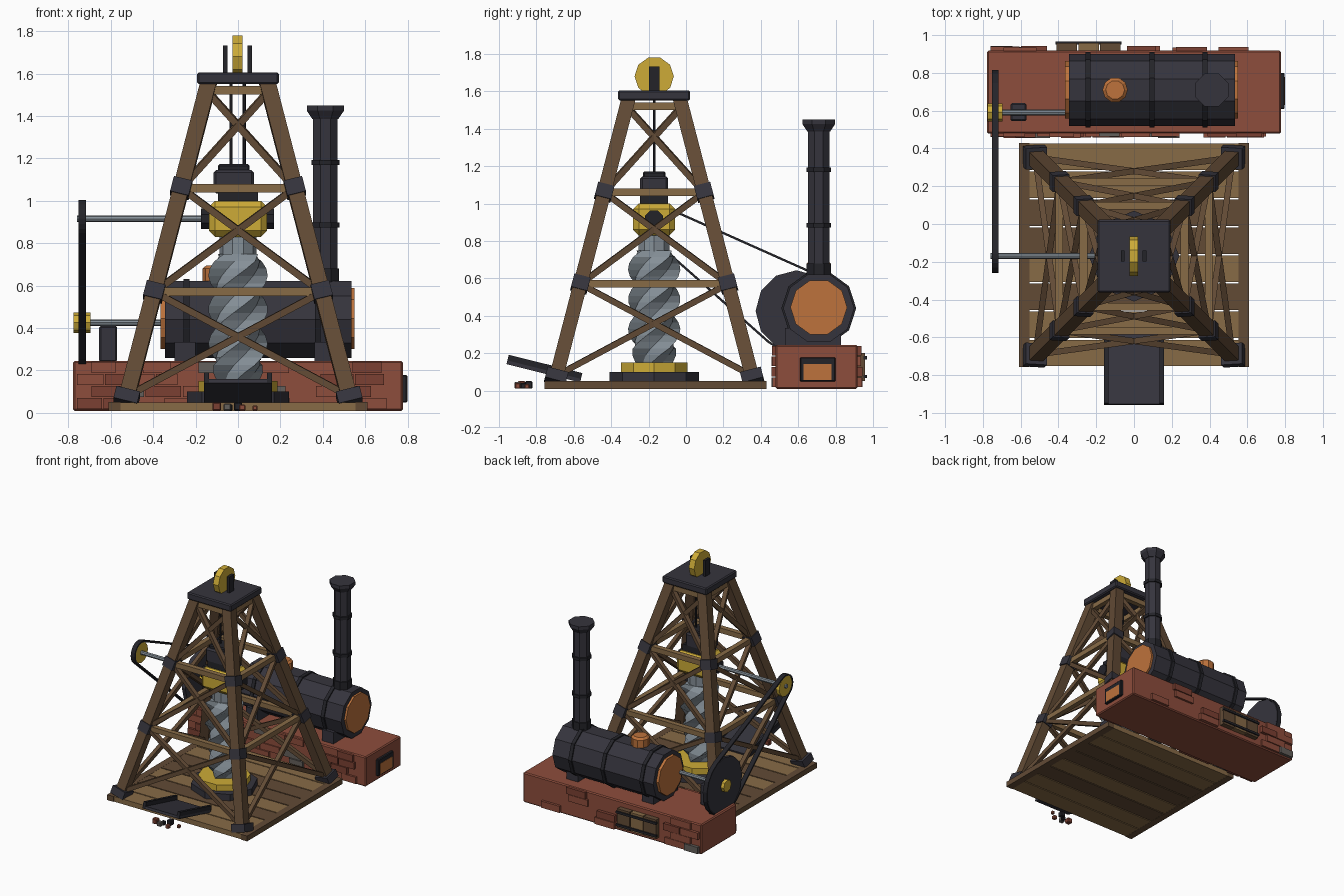
import bpy, bmesh, math, random
from math import pi, cos, sin
from mathutils import Vector, Matrix

if "Cube" in bpy.data.objects:
    bpy.data.objects.remove(bpy.data.objects["Cube"], do_unlink=True)


def material(name, red, green, blue):
    linear = [(c / 255) ** 2.2 for c in (red, green, blue)] + [1]
    mat = bpy.data.materials.new(name)
    mat.use_nodes = True
    mat.diffuse_color = linear
    mat.node_tree.nodes["Principled BSDF"].inputs["Base Color"].default_value = linear
    return mat


IRON = material("dark iron", 56, 55, 63)
BLACK = material("black iron", 40, 40, 45)
BRICK = material("red brick", 140, 78, 62)
DARK_BRICK = material("dark brick", 122, 66, 53)
STONE = material("grey stone", 100, 96, 92)
COPPER = material("copper", 188, 114, 62)
BRASS = material("brass", 204, 170, 58)
STEEL = material("steel", 132, 142, 150)
WOOD = material("dark wood", 98, 76, 56)
LIGHT_WOOD = material("light wood", 134, 106, 72)


def finish(name, bm, mat):
    bmesh.ops.recalc_face_normals(bm, faces=bm.faces)
    mesh = bpy.data.meshes.new(name)
    bm.to_mesh(mesh)
    bm.free()
    mesh.materials.append(mat)
    obj = bpy.data.objects.new(name, mesh)
    bpy.context.collection.objects.link(obj)
    return obj


def box(name, center, size, mat, bevel=0, tilt=0):
    bm = bmesh.new()
    bmesh.ops.create_cube(bm, size=1, matrix=Matrix.Diagonal((*size, 1)))
    if bevel:
        bmesh.ops.bevel(bm, geom=bm.edges[:], offset=bevel, segments=1, affect='EDGES')
    bm.transform(Matrix.Translation(center) @ Matrix.Rotation(tilt, 4, 'X'))
    return finish(name, bm, mat)


def loft(name, rings, mat, closed=False):
    """Skin a list of equal-length point rings."""
    bm = bmesh.new()
    rows = [[bm.verts.new(p) for p in ring] for ring in rings]
    n = len(rows[0])
    pairs = list(zip(rows, rows[1:])) + ([(rows[-1], rows[0])] if closed else [])
    for a, b in pairs:
        for i in range(n):
            j = (i + 1) % n
            bm.faces.new((a[i], a[j], b[j], b[i]))
    if not closed:
        bm.faces.new(rows[0])
        bm.faces.new(rows[-1])
    return finish(name, bm, mat)


def prism(name, start, end, radius, mat, sides=10, end_radius=None, phase=0, side=None):
    start, end = Vector(start), Vector(end)
    axis = (end - start).normalized()
    if side is None:
        side = Vector((1, 0, 0)) if abs(axis.z) > 0.99 else Vector((0, 0, 1)).cross(axis)
    u = (side - axis * side.dot(axis)).normalized()
    v = axis.cross(u)
    rings = []
    for point, r in ((start, radius), (end, radius if end_radius is None else end_radius)):
        angles = [phase + 2 * pi * i / sides for i in range(sides)]
        rings.append([point + (u * cos(a) + v * sin(a)) * r for a in angles])
    return loft(name, rings, mat)


def beam(name, start, end, width, mat, side=None):
    return prism(name, start, end, width * math.sqrt(0.5), mat, 4, phase=pi / 4, side=side)


CY = -0.17        # tower centre on y
BY = 0.71         # boiler centre on y
X_AXIS = Vector((1, 0, 0))


# Deck planks and side rails
for i in range(8):
    box("deck_plank", (0, -0.683 + i * 0.1485, 0.03), (1.11, 0.14, 0.04),
        WOOD if i in (2, 4, 5) else LIGHT_WOOD)
for s in (-1, 1):
    box("deck_rail", (s * 0.582, -0.164, 0.03), (0.055, 1.187, 0.042), WOOD)


# Tower legs, joints, cross beams and braces
def corner(sx, sy, z):
    h = 0.53 - 0.26 * (z - 0.05)
    return Vector((sx * h, CY + sy * h, z))


CORNERS = [(-1, -1), (1, -1), (1, 1), (-1, 1)]
LEVELS = [0.08, 0.57, 1.06, 1.52]
for c in CORNERS:
    beam("tower_leg", corner(*c, 0.05), corner(*c, 1.57), 0.075, WOOD, X_AXIS)
    beam("tower_foot", corner(*c, 0.045), corner(*c, 0.1), 0.115, IRON, X_AXIS)
    for z in LEVELS[1:3]:
        beam("tower_joint", corner(*c, z - 0.035), corner(*c, z + 0.035), 0.09, IRON, X_AXIS)
for a, b in zip(CORNERS, CORNERS[1:] + CORNERS[:1]):
    for z in LEVELS[1:]:
        beam("cross_beam", corner(*a, z), corner(*b, z), 0.04, LIGHT_WOOD)
    for low, high in zip(LEVELS, LEVELS[1:]):
        beam("brace", corner(*a, low), corner(*b, high), 0.032, WOOD)
        beam("brace", corner(*b, low), corner(*a, high), 0.032, WOOD)

# Crown with pulley wheel and hoist cables
box("crown_plate", (0, CY, 1.578), (0.385, 0.385, 0.055), IRON, 0.008)
prism("crown_pulley", (-0.025, CY, 1.68), (0.022, CY, 1.68), 0.105, BRASS)
for x in (-0.06, 0.055):
    box("pulley_bracket", (x, CY, 1.667), (0.02, 0.058, 0.13), BLACK)
for x in (-0.033, 0.03):
    prism("hoist_cable", (x, CY, 1.15), (x, CY, 1.56), 0.008, BLACK, 6)

# Drive head
box("drive_head", (0, CY, 0.915), (0.275, 0.225, 0.17), BRASS, 0.03)
prism("drive_flange", (-0.175, CY, 0.915), (0.17, CY, 0.915), 0.052, BLACK, 8, phase=pi / 8)
box("head_collar", (0, CY, 1.02), (0.19, 0.15, 0.06), BLACK)
box("head_cap", (-0.02, CY, 1.09), (0.19, 0.15, 0.11), IRON, 0.012)
box("head_top", (-0.02, CY, 1.155), (0.15, 0.12, 0.035), BLACK, 0.008)
prism("screw_neck", (0, CY, 0.7), (0, CY, 0.84), 0.087, STEEL, 10)

# Twisted drill screw with four starts
rings = []
STEPS = 18
for k in range(STEPS + 1):
    t = k / STEPS
    z = 0.12 + 0.63 * t
    taper = min(1, 0.6 + 2.4 * t, 0.82 + 3 * (1 - t))
    ring = []
    for i in range(8):
        r = taper * (0.105 if i % 2 else 0.14)
        a = 2 * pi * (i / 8 + z / 0.65)
        ring.append((r * cos(a), CY + r * sin(a), z))
    rings.append(ring)
loft("drill_screw", rings, STEEL)
prism("bore_base", (0, CY, 0.05), (0, CY, 0.1), 0.24, IRON, 8)
prism("bore_ring", (0, CY, 0.1), (0, CY, 0.15), 0.187, BRASS, 10)

# Spoil chute and rubble
TILT = math.radians(-14)
box("chute_floor", (0, -0.76, 0.102), (0.32, 0.405, 0.02), IRON, tilt=TILT)
for s in (-1, 1):
    box("chute_wall", (s * 0.148, -0.757, 0.118), (0.024, 0.405, 0.05), BLACK, tilt=TILT)
for x, y, size, mat in ((-0.1, -0.88, 0.04, DARK_BRICK), (-0.04, -0.87, 0.03, BLACK),
                        (0.0, -0.84, 0.04, BLACK), (0.02, -0.9, 0.03, BRICK),
                        (-0.05, -0.9, 0.035, STONE), (0.08, -0.85, 0.025, BRICK)):
    box("rubble", (x, y, 0.01 + size / 2), (size, size, size), mat, 0.005)

# Brick plinth with proud bricks front and back
box("plinth", (0, 0.698, 0.127), (1.555, 0.44, 0.235), BRICK, 0.008)
random.seed(4)
for y in (0.475, 0.923):
    for row in range(4):
        x = -0.76 + 0.07 * (row % 2)
        while x < 0.6:
            width = random.uniform(0.1, 0.18)
            hatch = y > 0.7 and -0.56 < x < -0.04
            if random.random() < 0.6 and not hatch:
                mat = random.choice((BRICK, BRICK, BRICK, DARK_BRICK, DARK_BRICK, STONE))
                box("proud_brick", (x + width / 2, y, 0.045 + row * 0.056),
                    (width, random.uniform(0.02, 0.04), 0.052), mat)
            x += width + 0.008

# Rear hatch with straps
for i in range(3):
    box("hatch_plank", (-0.355 + i * 0.115, 0.935, 0.125), (0.108, 0.045, 0.15), LIGHT_WOOD if i == 1 else WOOD)
for z in (0.075, 0.175):
    box("hatch_strap", (-0.24, 0.958, z), (0.35, 0.018, 0.018), BLACK)

# Firebox door on the plinth end
box("firebox_frame", (0.784, 0.704, 0.113), (0.028, 0.19, 0.13), BLACK, 0.005)
box("firebox_glow", (0.796, 0.704, 0.1), (0.008, 0.15, 0.085), COPPER)

# Boiler, end caps, bands and saddles
prism("boiler", (-0.344, BY, 0.44), (0.534, BY, 0.44), 0.19, IRON)
prism("boiler_caps", (-0.365, BY, 0.445), (0.55, BY, 0.445), 0.152, COPPER)
for x in (-0.243, 0.095, 0.376):
    prism("boiler_band", (x - 0.014, BY, 0.44), (x + 0.014, BY, 0.44), 0.2, BLACK)
for x in (-0.25, 0.41):
    box("boiler_saddle", (x, 0.68, 0.285), (0.1, 0.3, 0.1), IRON)
prism("steam_dome", (-0.1, BY, 0.58), (-0.1, BY, 0.68), 0.067, COPPER)
prism("dome_top", (-0.1, BY, 0.68), (-0.1, BY, 0.695), 0.067, COPPER, end_radius=0.05)

# Chimney with collar, bands and flared top
CX = 0.412


def stack(name, low, high, radius, mat, top=None):
    prism(name, (CX, BY, low), (CX, BY, high), radius, mat, 8, top, pi / 8)


stack("chimney", 0.55, 1.4, 0.062, IRON)
stack("chimney_collar", 0.58, 0.68, 0.07, BLACK)
for z in (0.885, 1.18):
    stack("chimney_band", z - 0.012, z + 0.012, 0.072, BLACK)
stack("chimney_flare", 1.385, 1.425, 0.066, IRON, 0.095)
stack("chimney_rim", 1.425, 1.45, 0.095, IRON)

# Drive wheels, shafts and belt
BX = -0.735
SMALL, LARGE = Vector((CY, 0.915)), Vector((0.59, 0.425))
R_SMALL, R_LARGE = 0.08, 0.218


def wheel(name, center, near, far, radius, mat, sides=12):
    prism(name, (near, *center), (far, *center), radius, mat, sides)


wheel("flywheel", LARGE, BX - 0.015, BX + 0.015, R_LARGE, IRON)
wheel("flywheel_hub", LARGE, BX - 0.04, BX + 0.04, 0.048, BRASS, 8)
wheel("crank_shaft", LARGE, -0.76, -0.33, 0.016, STEEL, 8)
wheel("upper_pulley", SMALL, BX - 0.014, BX + 0.014, R_SMALL, BRASS)
wheel("upper_shaft", SMALL, -0.76, -0.16, 0.016, STEEL, 8)
box("shaft_post", (-0.612, 0.592, 0.325), (0.085, 0.095, 0.17), IRON, 0.008)

span = LARGE - SMALL
phi = math.atan2(span.y, span.x)
wrap = math.acos((R_SMALL - R_LARGE) / span.length)
sections = []
for center, radius, first, last in ((LARGE, R_LARGE, phi - wrap, phi + wrap),
                                    (SMALL, R_SMALL, phi + wrap, phi + 2 * pi - wrap)):
    for k in range(11):
        a = first + (last - first) * k / 10
        inner, outer = [center + Vector((cos(a), sin(a))) * (radius + d) for d in (-0.002, 0.01)]
        sections.append([(BX - 0.018, *inner), (BX + 0.018, *inner),
                         (BX + 0.018, *outer), (BX - 0.018, *outer)])
loft("drive_belt", sections, BLACK, closed=True)
